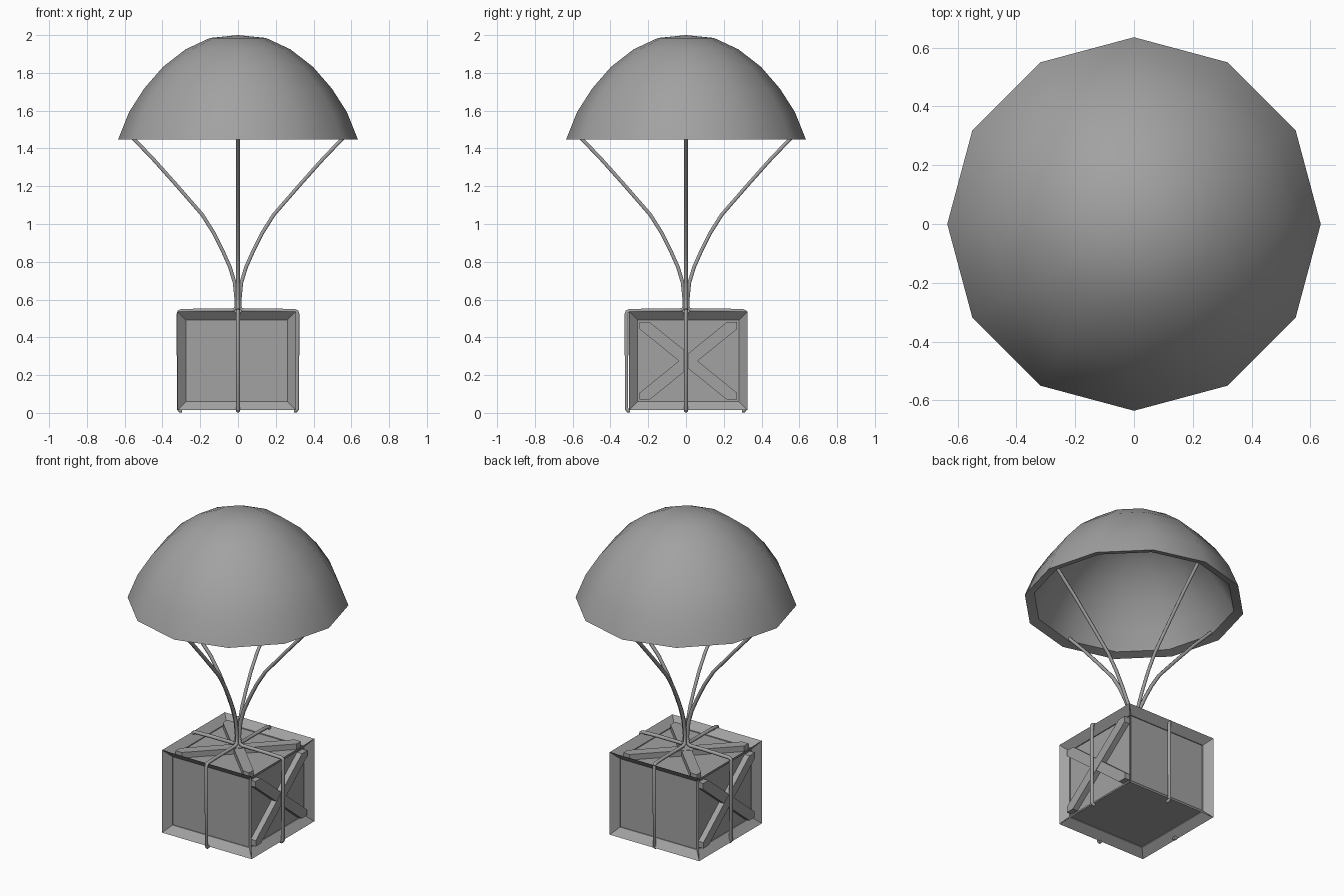
import bpy, bmesh, math
from mathutils import Vector

if "Cube" in bpy.data.objects:
    bpy.data.objects.remove(bpy.data.objects["Cube"])

GREY = bpy.data.materials.new("plain grey")
GREY.diffuse_color = (0.36, 0.36, 0.36, 1)
GREY.use_nodes = True
GREY.node_tree.nodes["Principled BSDF"].inputs["Base Color"].default_value = GREY.diffuse_color


def add_mesh(name, bm, smooth=None):
    bmesh.ops.recalc_face_normals(bm, faces=bm.faces)
    me = bpy.data.meshes.new(name)
    bm.to_mesh(me)
    bm.free()
    me.materials.append(GREY)
    ob = bpy.data.objects.new(name, me)
    bpy.context.collection.objects.link(ob)
    if smooth:
        bpy.ops.object.select_all(action='DESELECT')
        ob.select_set(True)
        bpy.context.view_layer.objects.active = ob
        bpy.ops.object.shade_smooth_by_angle(angle=math.radians(smooth))
    return ob


# Canopy: closed twelve-sided shell, outer profile up and inner profile back down
outer = [(0.635, 1.447), (0.577, 1.592), (0.497, 1.717), (0.397, 1.832),
         (0.277, 1.925), (0.148, 1.985), (0, 2.0)]
inner = [(0, 1.945), (0.13, 1.932), (0.25, 1.877), (0.358, 1.793),
         (0.45, 1.688), (0.524, 1.572), (0.58, 1.463)]
SIDES = 12
bm = bmesh.new()
rings = []
for r, z in outer + inner:
    if r == 0:
        rings.append([bm.verts.new((0, 0, z))] * SIDES)
    else:
        rings.append([bm.verts.new((r * math.cos(math.tau * i / SIDES),
                                    r * math.sin(math.tau * i / SIDES), z))
                      for i in range(SIDES)])
for k, a in enumerate(rings):
    b = rings[(k + 1) % len(rings)]
    for i in range(SIDES):
        j = (i + 1) % SIDES
        loop = list(dict.fromkeys((a[i], a[j], b[j], b[i])))
        if len(loop) > 2:
            bm.faces.new(loop)
add_mesh("canopy", bm, 45)

# Crate: box with a recessed panel on every side
C = Vector((-0.007, 0.012, 0.275))
HALF, HZ, FRAME, DEPTH = 0.313, 0.261, 0.056, 0.045
bm = bmesh.new()
bmesh.ops.create_cube(bm, size=1)
for v in bm.verts:
    v.co = Vector((v.co.x * 2 * HALF, v.co.y * 2 * HALF, v.co.z * 2 * HZ)) + C
bmesh.ops.inset_individual(bm, faces=bm.faces[:], thickness=FRAME, depth=0)
panels = [f for f in bm.faces if all(len(e.link_faces) == 2 for e in f.edges)
          and (f.calc_center_median() - C).length > 0.2
          and all(abs(abs((v.co - C).dot(f.normal)) - (f.calc_center_median() - C).length) < 1e-4
                  for v in f.verts)
          and (f.calc_center_median() - C).normalized().dot(f.normal) > 0.999]
for f in panels:
    bmesh.ops.translate(bm, verts=f.verts[:], vec=-f.normal * DEPTH)
add_mesh("crate", bm)


# Cross braces: two diagonal boards clipped to the panel corners
def brace(name, u, v, h):
    u, v = Vector(u), Vector(v)
    n = u.cross(v)
    reach = HZ if abs(n.z) > 0.5 else HALF
    w, a, b = HALF - FRAME, 0.053, 0.037
    if h == w:
        a = b = 0.043
    bm = bmesh.new()
    for s, drop in ((1, 0.010), (-1, 0.012)):
        shape = [(w, h), (w - a, h), (-w, b - h), (-w, -h), (a - w, -h), (w, h - b)]
        low, top = [[bm.verts.new(C + u * x * s + v * y + n * (reach - d)) for x, y in shape]
                    for d in (DEPTH + 0.002, drop)]
        bm.faces.new(low)
        bm.faces.new(top)
        for i in range(6):
            j = (i + 1) % 6
            bm.faces.new((low[i], low[j], top[j], top[i]))
    add_mesh(name, bm)


brace("right_cross_brace", (0, 1, 0), (0, 0, 1), HZ - FRAME)
brace("left_cross_brace", (0, -1, 0), (0, 0, 1), HZ - FRAME)
brace("top_cross_brace", (1, 0, 0), (0, 1, 0), HALF - FRAME)

# Ropes: hooked under the crate, over its top to the middle, then up to the canopy rim
path = [(0.296, 0.012), (0.307, 0.011), (0.315, 0.022), (0.315, 0.525), (0.312, 0.535),
        (0.300, 0.540), (0.20, 0.543), (0.03, 0.543), (0.012, 0.552), (0.009, 0.60),
        (0.018, 0.69), (0.042, 0.77), (0.082, 0.86), (0.130, 0.955), (0.190, 1.05),
        (0.325, 1.205), (0.450, 1.345), (0.585, 1.485)]
for name, dx, dy in (("right_rope", 1, 0), ("left_rope", -1, 0),
                     ("back_rope", 0, 1), ("front_rope", 0, -1)):
    cu = bpy.data.curves.new(name, 'CURVE')
    cu.dimensions = '3D'
    cu.bevel_depth = 0.011
    cu.bevel_resolution = 1
    cu.use_fill_caps = True
    sp = cu.splines.new('POLY')
    sp.points.add(len(path) - 1)
    for p, (r, z) in zip(sp.points, path):
        p.co = (r * dx, r * dy, z, 1)
    sp.use_smooth = True
    cu.materials.append(GREY)
    bpy.context.collection.objects.link(bpy.data.objects.new(name, cu))
